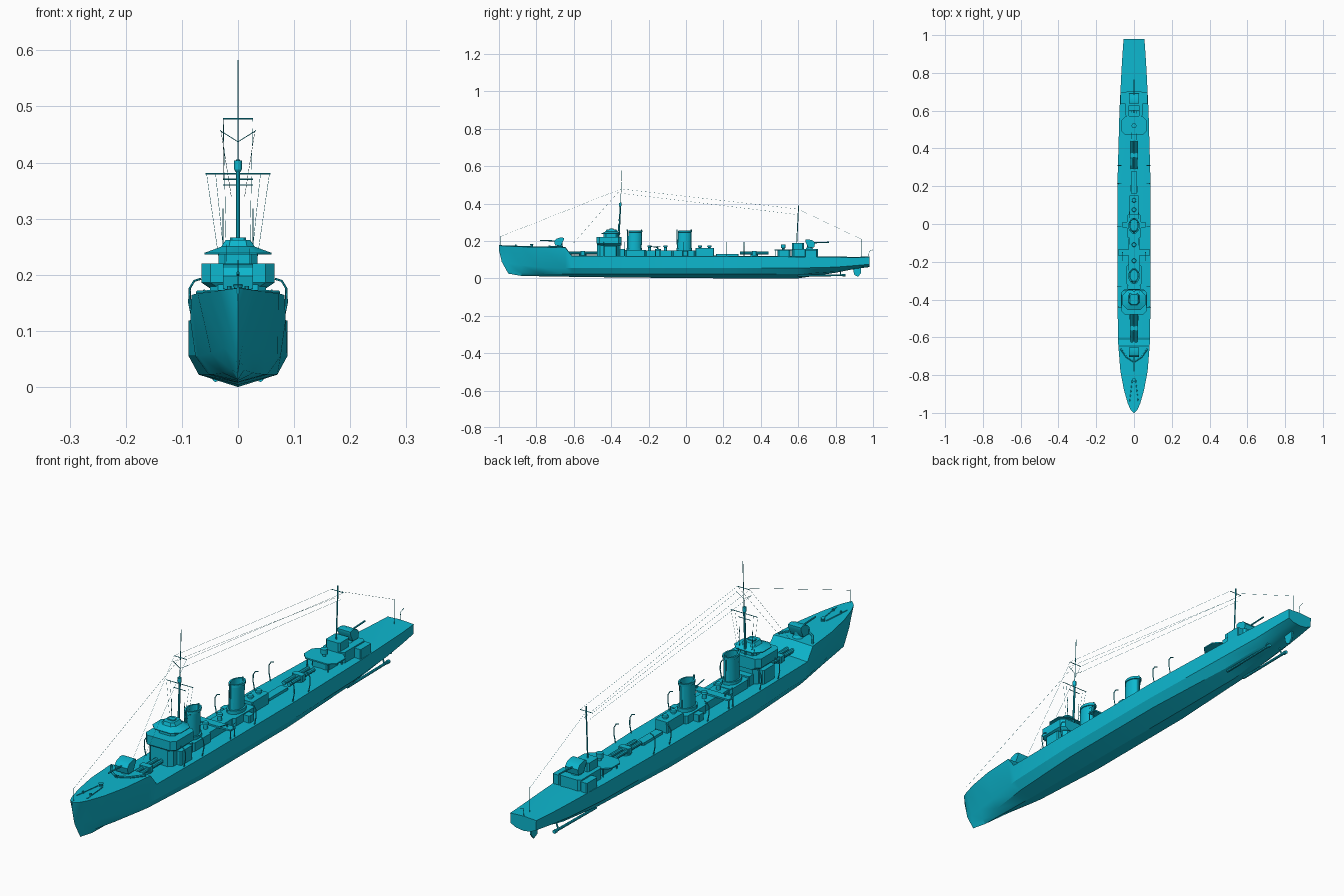
import bpy
import bmesh
import math
from mathutils import Vector

# All helper coordinates are in thousandths of a unit
UNIT = 0.001

default_cube = bpy.data.objects.get("Cube")
if default_cube:
    bpy.data.objects.remove(default_cube, do_unlink=True)

paint = bpy.data.materials.new("cyan_paint")
paint.use_nodes = True
cyan = (0.004, 0.48, 0.63, 1)
paint.diffuse_color = cyan
paint.node_tree.nodes["Principled BSDF"].inputs["Base Color"].default_value = cyan


def finish(name, bm):
    """Turn a bmesh into a painted object with sharp edges kept."""
    bmesh.ops.recalc_face_normals(bm, faces=bm.faces)
    mesh = bpy.data.meshes.new(name)
    bm.to_mesh(mesh)
    bm.free()
    mesh.materials.append(paint)
    obj = bpy.data.objects.new(name, mesh)
    bpy.context.collection.objects.link(obj)
    bpy.ops.object.select_all(action="DESELECT")
    obj.select_set(True)
    bpy.context.view_layer.objects.active = obj
    bpy.ops.object.shade_smooth_by_angle(angle=math.radians(28))
    return obj


def loft(name, rings):
    """Skin a row of equal closed rings and cap both ends."""
    bm = bmesh.new()
    rows = [[bm.verts.new(Vector(p) * UNIT) for p in ring] for ring in rings]
    for low, high in zip(rows, rows[1:]):
        for i in range(len(low)):
            j = (i + 1) % len(low)
            bm.faces.new((low[i], low[j], high[j], high[i]))
    bm.faces.new(rows[0])
    bm.faces.new(rows[-1])
    return finish(name, bm)


def plan(half, y0, y1, z, cut, x=0):
    """Rectangle with cut corners at height z."""
    corner = [(half, y0 + cut), (half, y1 - cut), (half - cut, y1), (cut - half, y1),
              (-half, y1 - cut), (-half, y0 + cut), (cut - half, y0), (half - cut, y0)]
    return [(x + px, py, z) for px, py in corner]


def house(name, half, y0, y1, z0, z1, cut=3, x=0):
    return loft(name, [plan(half, y0, y1, z, cut, x) for z in (z0, z1)])


def side_profile(name, half, outline, x=0):
    """Extrude a (y, z) outline across the ship."""
    return loft(name, [[(x + s * half, y, z) for y, z in outline] for s in (-1, 1)])


def oval(rx, ry, y, z, x=0, count=16):
    turn = [2 * math.pi * i / count for i in range(count)]
    return [(x + rx * math.cos(a), y + ry * math.sin(a), z) for a in turn]


def rod(name, path, radius, sides=6):
    """Round bar through the given points."""
    points = [Vector(p) for p in path]
    rings = []
    for i, p in enumerate(points):
        along = (points[min(i + 1, len(points) - 1)] - points[max(i - 1, 0)]).normalized()
        u = along.orthogonal().normalized() if not rings else (u - along * u.dot(along)).normalized()
        v = along.cross(u)
        angles = [2 * math.pi * k / sides for k in range(sides)]
        rings.append([p + radius * (u * math.cos(a) + v * math.sin(a)) for a in angles])
    return loft(name, rings)


def sides():
    return (("left", 1), ("right", -1))


# Hull stations: y, deck half width and height, chine, bilge, keel height
stations = [
    (-1000, 2, 176, 1, 162, 1, 157, 150),
    (-985, 18, 174, 4, 112, 2, 100, 88),
    (-950, 33, 172, 9, 80, 4, 50, 25),
    (-880, 53, 169, 24, 70, 11, 30, 13),
    (-780, 72, 167, 48, 60, 27, 25, 11),
    (-645, 83, 164, 71, 55, 47, 22, 9),
    (-610, 85, 119, 76, 55, 52, 22, 8),
    (-300, 88, 118, 88, 55, 70, 22, 4),
    (200, 88, 118, 88, 55, 70, 22, 0),
    (600, 77, 115, 77, 55, 50, 22, 0),
    (800, 67, 113, 66, 60, 40, 36, 30),
    (900, 61, 112, 60, 68, 32, 58, 50),
    (980, 55, 113, 53, 75, 30, 64, 60),
]


def hull_ring(y, deck, top, chine, chine_z, bilge, bilge_z, keel):
    half = [(deck, top), (chine, chine_z), (bilge, bilge_z)]
    outline = [(0, top + 3)] + half + [(0, keel)] + [(-x, z) for x, z in reversed(half)]
    return [(x, y, z) for x, z in outline]


loft("hull", [hull_ring(*s) for s in stations])

# Stern gear
side_profile("rudder", 3, [(892, 55), (935, 60), (936, 28), (920, 8), (900, 18)])
for label, s in sides():
    rod(label + "_shaft", [(s * 40, 600, 14), (s * 40, 845, 17)], 5, 8)
    rod(label + "_strut", [(s * 40, 825, 17), (s * 22, 825, 58)], 3)
    rod(label + "_prop_hub", [(s * 40, 838, 17), (s * 40, 852, 17)], 7, 8)
rod("stern_staff", [(0, 940, 112), (0, 940, 210)], 1)
rod("stern_hook", [(0, 975, 112), (0, 980, 145), (0, 999, 152)], 1)

# Forecastle fittings
rod("bow_staff", [(0, -990, 172), (0, -990, 226)], 1)
for label, s in sides():
    house(label + "_breakwater", 2, -735, -725, 165, 176, 1, s * 4)
    rod(label + "_breakwater_arm", [(s * 2, -730, 170), (s * 40, -705, 169), (s * 72, -660, 168)], 4)
    rod(label + "_bollard", [(s * 16, -910, 168), (s * 16, -910, 180)], 4, 8)
    rod(label + "_anchor_cable", [(s * 22, -940, 173), (s * 10, -830, 171)], 2)
loft("capstan", [oval(r, r, -825, z) for r, z in ((9, 166), (6, 174), (9, 182), (5, 184))])


def gun(name, y, deck, facing):
    """Shielded deck gun; facing is -1 forward, 1 aft."""
    shield = [(25, 9), (30, 32), (18, 46), (-6, 53), (-22, 50), (-22, 40), (-6, 9)]
    loft(name + "_pedestal", [oval(r, r, y, deck + z) for r, z in ((20, 0), (14, 10), (14, 24))])
    side_profile(name + "_shield", 27, [(y + facing * a, deck + z) for a, z in shield])
    rod(name + "_barrel", [(0, y, deck + 33), (0, y + facing * 105, deck + 37)], 3, 8)


gun("fore_gun", -675, 166, -1)
gun("aft_gun", 660, 156, 1)


def torpedo_mount(name, y, deck):
    loft(name + "_turntable", [oval(20, 20, y, z) for z in (deck, deck + 9)])
    for label, s in sides():
        rod(name + "_" + label + "_tube", [(s * 11, y - 75, deck + 17), (s * 11, y + 75, deck + 17)], 8, 10)
    house(name + "_saddle", 22, y - 12, y + 12, deck + 6, deck + 28)


torpedo_mount("fore_torpedo", -552, 119)
torpedo_mount("aft_torpedo", 365, 118)

# Bridge
house("bridge_base", 50, -475, -350, 117, 185, 14)
house("bridge_base_rear", 38, -360, -325, 117, 158)
loft("bridge_gallery", [plan(h, -478 + c, -345, z, 16) for h, z, c in ((50, 176, 8), (65, 186, 0), (65, 220, 0))])
house("wheelhouse", 35, -440, -362, 218, 242, 12)
loft("bridge_canopy", [plan(60, -455, -350, 236, 26), plan(60, -455, -350, 239, 26),
                       plan(30, -430, -365, 250, 14), plan(22, -425, -372, 262, 8)])
house("rangefinder", 14, -408, -388, 258, 266)
for label, s in sides():
    house(label + "_bridge_wing", 12, -440, -370, 117, 172, 5, s * 56)
    rod(label + "_signal_post", [(s * 27, -365, 215), (s * 27, -360, 318)], 1)

# Casings and deckhouses
house("fore_casing", 40, -325, -215, 117, 152, 8)
house("boiler_casing", 30, -215, -75, 117, 150)
house("aft_casing", 38, -75, 50, 117, 150, 8)
house("engine_room_house", 26, 50, 150, 117, 162)
house("engine_skylight", 16, 160, 280, 117, 130)
for i, y in enumerate((-195, -110, 75, 125)):
    loft("ventilator_%d" % i, [oval(r, r, y, z) for r, z in ((8, 148), (7, 166), (12, 168), (10, 175))])


def funnel(name, y, half_length):
    steps = [(24, 0, 0, 145), (23, 3, -1, 246), (26, 5, 1, 247), (26, 6, 1, 257),
             (20, 6, -5, 257), (20, 4, -5, 225)]
    loft(name, [oval(rx, half_length + grow, y + lean, z) for rx, lean, grow, z in steps])
    loft(name + "_skirt", [oval(30, half_length + 6, y, z) for z in (148, 163)])
    for s in (-1, 1):
        rod(name + "_steam_pipe", [(0, y + s * half_length, 150), (0, y + s * (half_length + 2), 262)], 3)


funnel("fore_funnel", -276, 36)
funnel("aft_funnel", -10, 36)

# Gun platforms amidships
house("catwalk", 86, -167, -135, 150, 156)
for label, s in sides():
    for y in (-163, -139):
        rod(label + "_catwalk_post", [(s * 83, y, 116), (s * 83, y, 152)], 2)
    rod(label + "_catwalk_rail", [(s * 85, -165, 172), (s * 85, -137, 172)], 1)
    rod(label + "_rail_end", [(s * 85, -151, 155), (s * 85, -151, 172)], 1)
    house(label + "_midship_bay", 14, -20, 10, 117, 146, 3, s * 48)
    # Boat davits
    for y in (-440, -330, -15, 215, 310):
        rod(label + "_davit", [(s * 80, y, 116), (s * 87, y, 150), (s * 86, y, 176),
                               (s * 78, y, 189), (s * 66, y, 193)], 2)
    rod(label + "_machine_gun", [(s * 60, -151, 164), (s * 60, -195, 172)], 2)
    rod(label + "_gun_stand", [(s * 60, -151, 154), (s * 60, -151, 166)], 3)

# Aft superstructure
house("searchlight_platform", 70, 472, 570, 148, 153, 24)
house("searchlight_house", 36, 490, 560, 114, 150, 8)
loft("searchlight", [oval(r, r, 520, z) for r, z in ((6, 152), (6, 160), (13, 163), (13, 182))])
house("aft_deckhouse", 46, 568, 705, 113, 157, 10)
house("aft_control_house", 30, 568, 630, 155, 190, 6)
for label, s in sides():
    house(label + "_aft_shelter", 14, 635, 700, 113, 152, 3, s * 58)
    for y in (480, 562):
        rod(label + "_platform_post", [(s * 44, y, 114), (s * 44, y, 150)], 2)

# Masts and yards
rod("foremast_lower", [(0, -362, 150), (0, -350, 405)], 4, 8)
rod("foremast_upper", [(0, -350, 400), (0, -342, 583)], 1.3)
loft("crows_nest", [oval(r, r, -352, z) for r, z in ((4, 383), (7, 388), (7, 404))])
rod("mainmast", [(0, 590, 150), (0, 602, 390)], 2.5, 8)
for name, half, y, z in (("signal_yard", 58, -351, 380), ("lower_yard", 27, -352, 360),
                         ("top_yard", 27, -347, 478), ("main_yard", 27, 600, 370)):
    rod(name, [(-half, y, z), (half, y, z)], 1.3)
rod("gaff_spreader", [(-32, -348, 457), (0, -348, 437), (32, -348, 457)], 0.8)

# Rigging
wire = 0.4
rod("bow_aerial", [(0, -990, 224), (0, -347, 478)], wire, 3)
rod("stern_aerial", [(0, 600, 370), (0, 940, 208)], wire, 3)
for label, s in sides():
    rod(label + "_top_aerial", [(s * 26, -347, 478), (s * 26, 600, 370)], wire, 3)
    rod(label + "_gaff_aerial", [(s * 30, -348, 455), (s * 12, 600, 340)], wire, 3)
    rod(label + "_fore_stay", [(s * 26, -347, 478), (s * 20, -600, 190)], wire, 3)
    for x in (56, 40):
        rod(label + "_halyard", [(s * x, -351, 380), (s * x * 0.6, -360, 225)], wire, 3)
